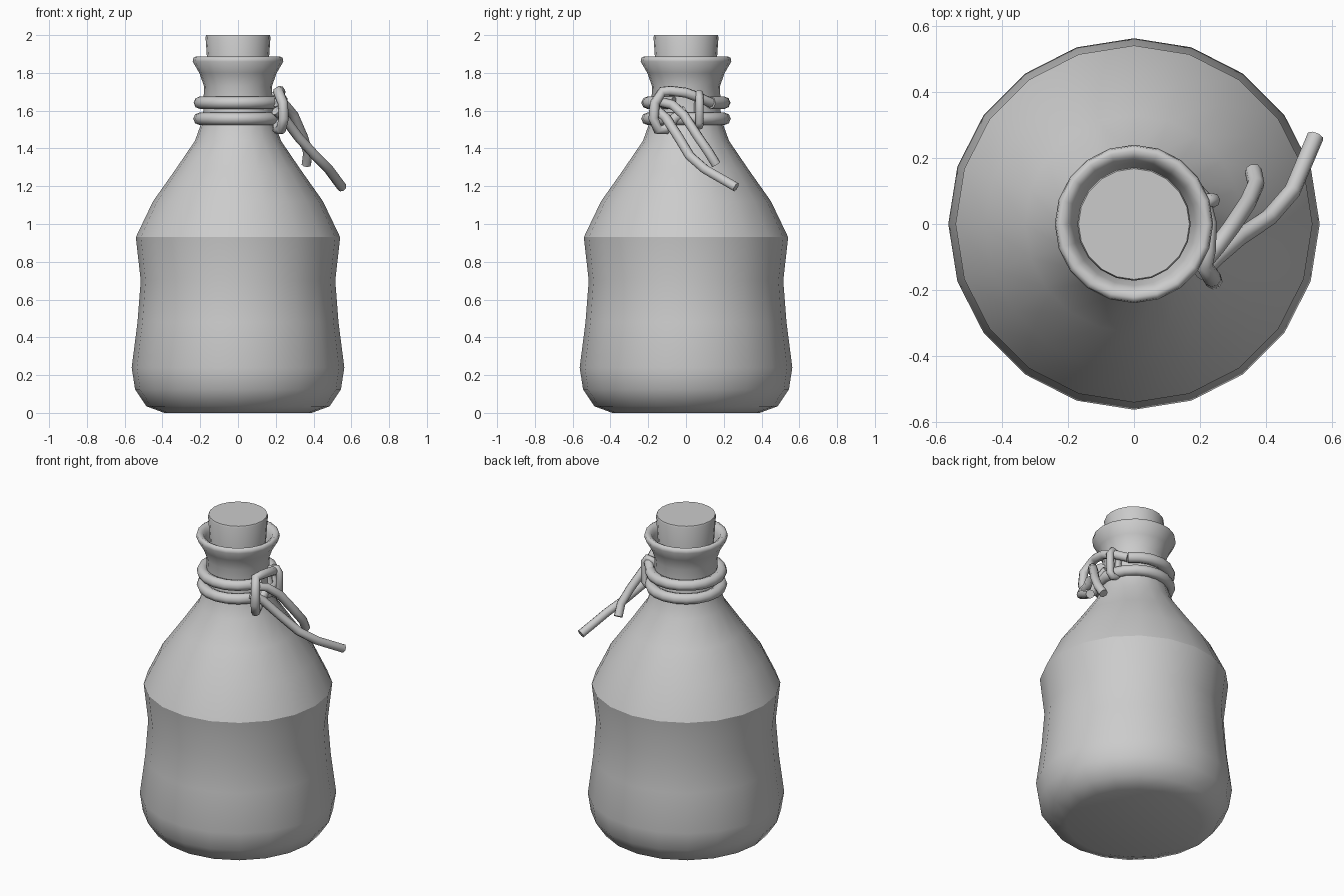
import bpy, bmesh
from math import sin, cos, pi, radians

if "Cube" in bpy.data.objects:
    bpy.data.objects.remove(bpy.data.objects["Cube"])


def lathe(name, profile, sides=20, sharp_z=(), angle=60):
    """Spin an (r, z) profile around the z axis; r = 0 closes the end."""
    bm = bmesh.new()
    rings = []
    for r, z in profile:
        if r == 0:
            rings.append([bm.verts.new((0, 0, z))] * sides)
        else:
            rings.append([bm.verts.new((r * cos(2 * pi * i / sides), r * sin(2 * pi * i / sides), z))
                          for i in range(sides)])
    for a, b in zip(rings, rings[1:]):
        for i in range(sides):
            j = (i + 1) % sides
            bm.faces.new(list(dict.fromkeys((a[i], a[j], b[j], b[i]))))
    for f in bm.faces:
        f.smooth = True
    bmesh.ops.recalc_face_normals(bm, faces=bm.faces)
    for e in bm.edges:
        flat = any(abs(e.verts[0].co.z - z) < 1e-4 and abs(e.verts[1].co.z - z) < 1e-4 for z in sharp_z)
        if flat or e.calc_face_angle(0) > radians(angle):
            e.smooth = False
    mesh = bpy.data.meshes.new(name)
    bm.to_mesh(mesh)
    bm.free()
    ob = bpy.data.objects.new(name, mesh)
    bpy.context.collection.objects.link(ob)
    return ob


def rope(name, points, radius, closed=False):
    """Eight-sided tube along a path."""
    cu = bpy.data.curves.new(name, 'CURVE')
    cu.dimensions = '3D'
    cu.bevel_depth = radius
    cu.bevel_resolution = 2
    cu.use_fill_caps = True
    sp = cu.splines.new('POLY')
    sp.points.add(len(points) - 1)
    for p, co in zip(sp.points, points):
        p.co = (*co, 1)
    sp.use_cyclic_u = closed
    sp.use_smooth = True
    ob = bpy.data.objects.new(name, cu)
    bpy.context.collection.objects.link(ob)
    return ob


def arc(radius, z, start, end, n):
    return [(radius * cos(radians(start + (end - start) * i / n)),
             radius * sin(radians(start + (end - start) * i / n)), z) for i in range(n + 1)]


# bottle: waisted body, sloping shoulder, flared lip and open neck
lathe("bottle", [(0, 0), (0.39, 0), (0.485, 0.035), (0.545, 0.125), (0.563, 0.24), (0.532, 0.48),
                 (0.515, 0.70), (0.541, 0.93), (0.45, 1.12), (0.33, 1.29), (0.228, 1.44),
                 (0.185, 1.56), (0.180, 1.73), (0.205, 1.80), (0.24, 1.86), (0.236, 1.88),
                 (0.222, 1.887), (0.20, 1.875), (0.187, 1.85), (0.155, 1.74), (0.155, 1.60)],
      sharp_z=(0.93,))

# cork stopper
lathe("cork", [(0, 1.70), (0.152, 1.70), (0.172, 1.99), (0.168, 2.0), (0, 2.0)], angle=40)

# two cord turns around the neck; the upper one runs on into the knot loop
rope("cord_lower_turn", arc(0.204, 1.557, 0, 342, 19), 0.033, True)
rope("cord_upper_turn", arc(0.204, 1.642, 40, 342, 16), 0.033)
rope("knot_loop", [(0.156, 0.131, 1.642), (0.205, 0.08, 1.665), (0.225, 0.0, 1.695),
                   (0.222, -0.08, 1.705), (0.212, -0.125, 1.702), (0.238, -0.165, 1.64),
                   (0.242, -0.172, 1.56), (0.228, -0.15, 1.50), (0.21, -0.11, 1.50),
                   (0.215, -0.06, 1.56), (0.205, 0.0, 1.60)], 0.027)

# small tie holding the turns together
rope("cord_tie", [(0.222, 0.07, 1.69), (0.24, 0.072, 1.66), (0.24, 0.072, 1.54),
                  (0.222, 0.07, 1.52), (0.18, 0.065, 1.53), (0.17, 0.065, 1.68)], 0.022, True)

# loose ends
rope("cord_long_end", [(0.20, -0.15, 1.60), (0.245, -0.105, 1.56), (0.32, -0.04, 1.46),
                       (0.41, 0.02, 1.36), (0.48, 0.10, 1.29), (0.55, 0.265, 1.195)], 0.026)
rope("cord_short_end", [(0.20, -0.13, 1.645), (0.25, -0.07, 1.63), (0.295, -0.01, 1.575),
                        (0.345, 0.065, 1.46), (0.37, 0.12, 1.38), (0.362, 0.16, 1.315)], 0.026)
